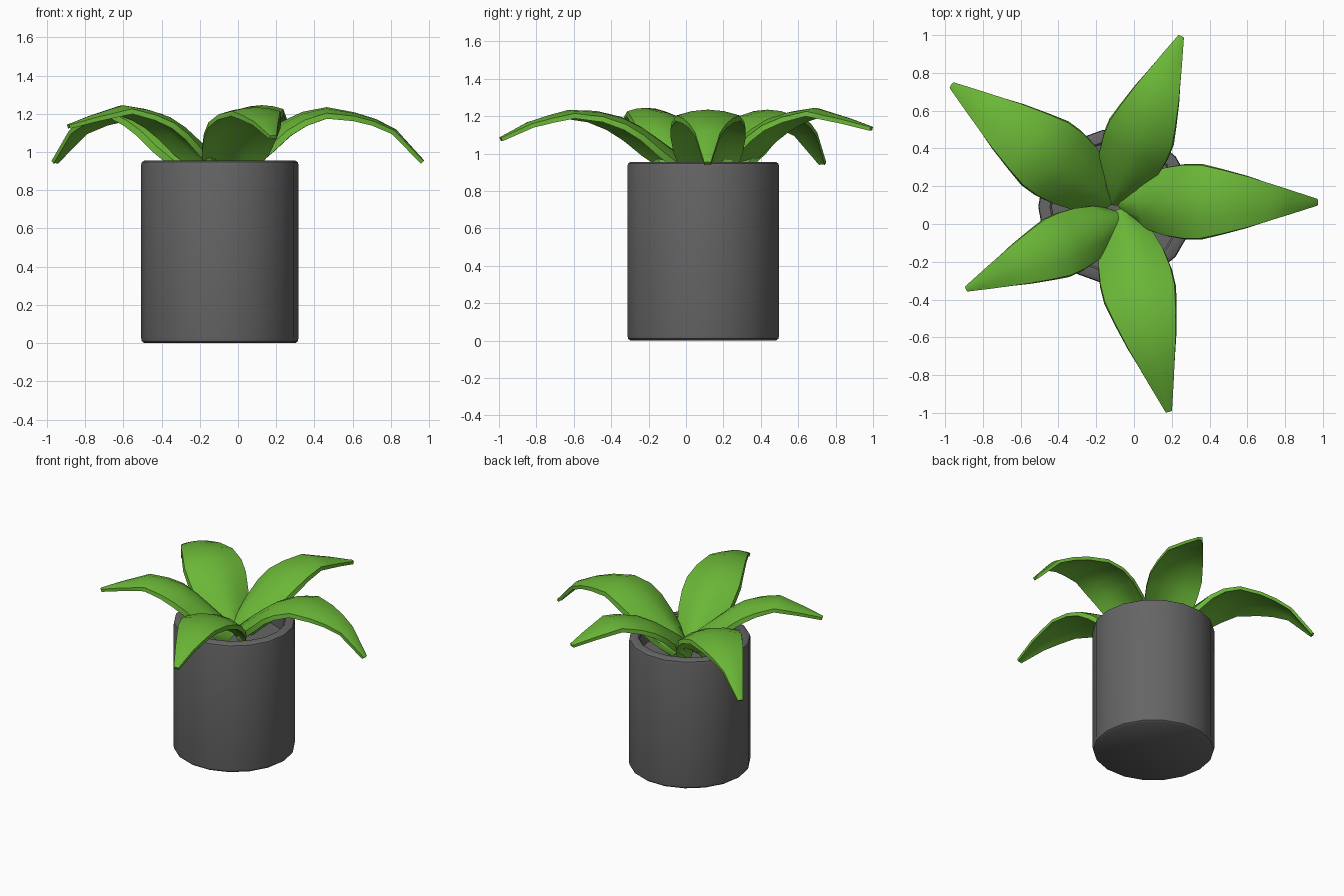
import bpy, bmesh, math
from mathutils import Vector

cube = bpy.data.objects.get("Cube")
if cube:
    bpy.data.objects.remove(cube)

CENTRE = Vector((-0.095, 0.092, 0))


def material(name, rgb):
    m = bpy.data.materials.new(name)
    m.use_nodes = True
    m.diffuse_color = (*rgb, 1)
    m.node_tree.nodes["Principled BSDF"].inputs["Base Color"].default_value = (*rgb, 1)
    return m


def finish(bm, name, mat, angle):
    bmesh.ops.recalc_face_normals(bm, faces=bm.faces)
    mesh = bpy.data.meshes.new(name)
    bm.to_mesh(mesh)
    bm.free()
    mesh.materials.append(mat)
    ob = bpy.data.objects.new(name, mesh)
    bpy.context.collection.objects.link(ob)
    bpy.ops.object.select_all(action='DESELECT')
    bpy.context.view_layer.objects.active = ob
    ob.select_set(True)
    bpy.ops.object.shade_smooth_by_angle(angle=math.radians(angle))


def lerp_table(table, s):
    """Linear lookup in a list of (position, value) pairs."""
    for (a, va), (b, vb) in zip(table, table[1:]):
        if s <= b:
            return va + (vb - va) * (s - a) / (b - a)
    return table[-1][1]


def skin(bm, rings):
    """Join closed rings of points and cap both ends."""
    rows = [[bm.verts.new(p) for p in ring] for ring in rings]
    n = len(rows[0])
    for r0, r1 in zip(rows, rows[1:]):
        for i in range(n):
            j = (i + 1) % n
            bm.faces.new((r0[i], r0[j], r1[j], r1[i]))
    bm.faces.new(rows[0])
    bm.faces.new(rows[-1])


grey = material("pot grey", (0.13, 0.13, 0.13))
green = material("leaf green", (0.145, 0.47, 0.038))

# Pot: softened eighteen-sided wall, rim and hollow, turned from a profile
SIDES = 18
profile = [(0.395, 0), (0.408, 0.01), (0.412, 0.03), (0.412, 0.93),
           (0.408, 0.947), (0.395, 0.955), (0.35, 0.955), (0.34, 0.945), (0.34, 0.82)]
bm = bmesh.new()
skin(bm, [[CENTRE + Vector((r * math.cos(math.tau * i / SIDES),
                            r * math.sin(math.tau * i / SIDES), z))
           for i in range(SIDES)] for r, z in profile])
finish(bm, "pot", grey, 40)

# Leaves: tapered, cambered blades that rise from the hollow and arch outward
WIDTH = [(0, 0.07), (0.04, 0.11), (0.1, 0.15), (0.2, 0.185), (0.3, 0.2), (0.4, 0.2),
         (0.5, 0.18), (0.65, 0.14), (0.83, 0.08), (1, 0.018)]
RAISED = [(0, 0.89), (0.1, 0.99), (0.22, 1.08), (0.33, 1.16), (0.45, 1.215),
          (0.66, 1.245), (0.86, 1.19), (1, 1.145)]
DROOPING = [(0, 0.89), (0.1, 0.99), (0.2, 1.08), (0.29, 1.155), (0.4, 1.21),
            (0.52, 1.235), (0.72, 1.195), (0.86, 1.12), (1, 0.955)]
CAMBER = [(0, 0.06), (0.2, 0.065), (0.4, 0.045), (0.6, 0.022), (1, 0.004)]
STATIONS = [0, 0.04, 0.1, 0.2, 0.3, 0.4, 0.52, 0.66, 0.76, 0.86, 1]
ACROSS = [-1, -0.5, 0, 0.5, 1]


def leaf(name, base, tip, droop, wide):
    start, end = Vector((*base, 0)), Vector((*tip, 0))
    along = (end - start).normalized()
    side = Vector((-along.y, along.x, 0))

    def mid(s):
        p = start.lerp(end, s)
        p.z = lerp_table(RAISED, s) * (1 - droop) + lerp_table(DROOPING, s) * droop
        return p

    rings = []
    for s in STATIONS:
        p = mid(s)
        slope = (mid(min(s + 0.05, 1)) - mid(max(s - 0.05, 0))).normalized()
        up = slope.cross(side)
        half = side * lerp_table(WIDTH, s) * wide
        thick = up * (0.04 - 0.02 * s)
        dip = up * lerp_table(CAMBER, s)
        # The upper face is a little narrower than the lower one
        top = [p + half * 0.97 * t - dip * t * t for t in ACROSS]
        under = [p + half * t - dip * t * t - thick for t in reversed(ACROSS)]
        rings.append(top + under)
    bm = bmesh.new()
    skin(bm, rings)
    finish(bm, name, green, 40)


leaf("leaf_left", (-0.09, 0.12), (0.975, 0.115), 1, 1)
leaf("leaf_front", (-0.08, 0.08), (0.185, -0.995), 0.3, 0.98)
leaf("leaf_front_right", (-0.045, 0.04), (-0.89, -0.345), 0, 0.84)
leaf("leaf_back_right", (-0.11, 0.11), (-0.968, 0.737), 1, 1.05)
leaf("leaf_back", (-0.12, 0.1), (0.25, 0.995), 0, 0.92)
